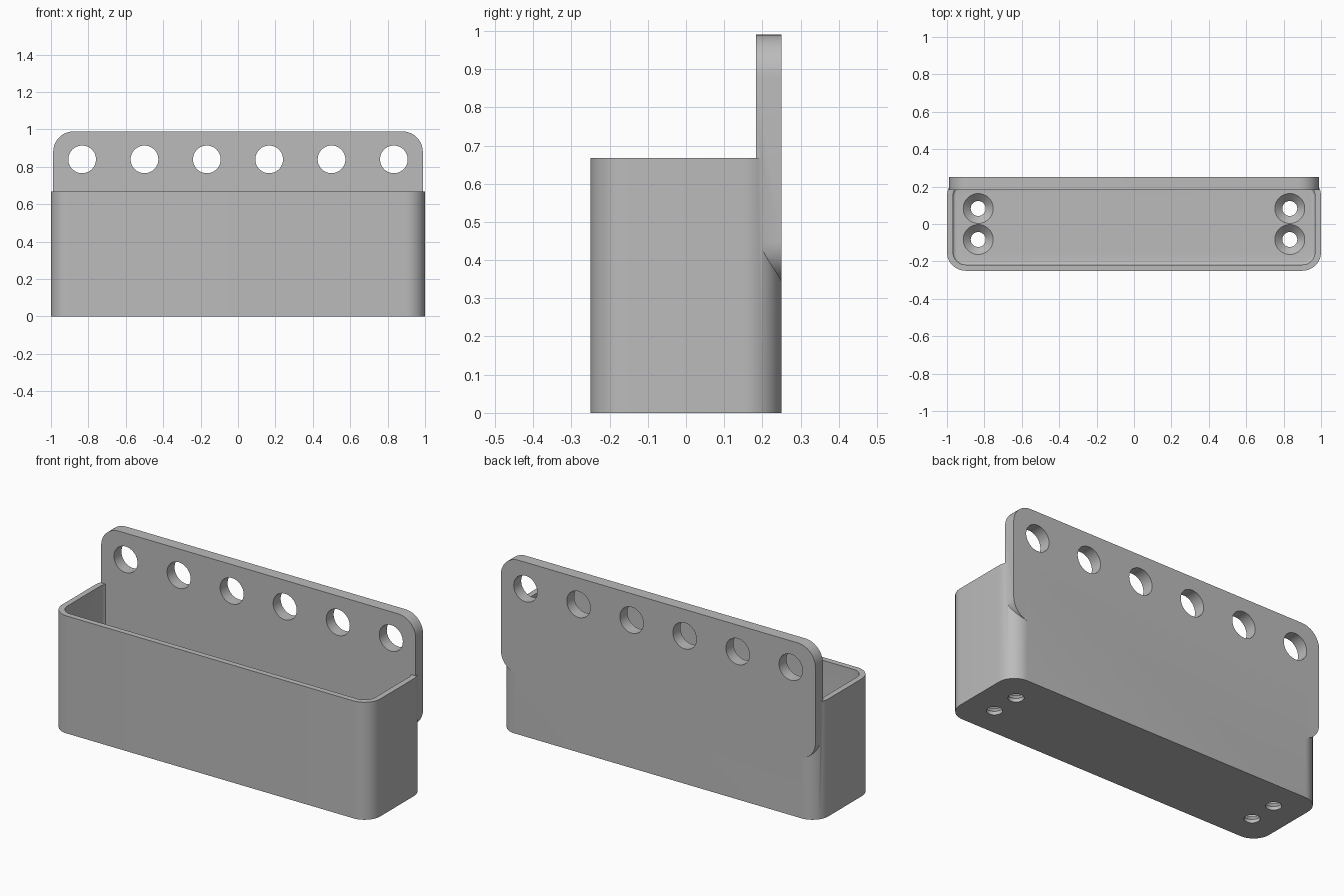
import bpy
import bmesh
from math import pi, cos, sin, radians
from mathutils import Matrix

cube = bpy.data.objects.get("Cube")
if cube:
    bpy.data.objects.remove(cube, do_unlink=True)

grey = bpy.data.materials.new("plain grey")
grey.use_nodes = True
colour = (0.5, 0.5, 0.5, 1)
grey.diffuse_color = colour
grey.node_tree.nodes["Principled BSDF"].inputs["Base Color"].default_value = colour


def rounded_rect(hx, hy, r, steps=12):
    """Outline of a rectangle with rounded corners."""
    points = []
    for i, (sx, sy) in enumerate([(1, 1), (-1, 1), (-1, -1), (1, -1)]):
        for k in range(steps + 1):
            a = (i + k / steps) * pi / 2
            points.append((sx * (hx - r) + r * cos(a), sy * (hy - r) + r * sin(a)))
    return points


def loft(name, sections, transform=Matrix()):
    """Closed solid through (half width, half depth, corner radius, height) sections."""
    bm = bmesh.new()
    rings = [[bm.verts.new((x, y, z)) for x, y in rounded_rect(hx, hy, r)]
             for hx, hy, r, z in sections]
    n = len(rings[0])
    for low, high in zip(rings, rings[1:]):
        for i in range(n):
            j = (i + 1) % n
            bm.faces.new((low[i], low[j], high[j], high[i]))
    bm.faces.new(rings[0][::-1])
    bm.faces.new(rings[-1])
    bmesh.ops.remove_doubles(bm, verts=bm.verts, dist=1e-6)
    bmesh.ops.transform(bm, matrix=transform, verts=bm.verts)
    bmesh.ops.recalc_face_normals(bm, faces=bm.faces)
    mesh = bpy.data.meshes.new(name)
    bm.to_mesh(mesh)
    bm.free()
    mesh.materials.append(grey)
    obj = bpy.data.objects.new(name, mesh)
    bpy.context.collection.objects.link(obj)
    return obj


def combine(target, tool, operation):
    """Apply a boolean and discard the tool."""
    bpy.context.view_layer.objects.active = target
    mod = target.modifiers.new(operation, 'BOOLEAN')
    mod.operation = operation
    mod.solver = 'EXACT'
    mod.object = tool
    bpy.ops.object.modifier_apply(modifier=mod.name)
    bpy.data.objects.remove(tool, do_unlink=True)


FLOOR, RIM = 0.06, 0.667

# Tray with a rounded cavity that has a small fillet at the floor
tray = loft("wall_tray", [(1, 0.25, 0.1, 0), (1, 0.25, 0.1, RIM)])
fillet = 0.015
sections = []
for k in range(5):
    a = k * pi / 8
    inset = fillet * (1 - sin(a))
    sections.append((0.968 - inset, 0.218 - inset, 0.068 - inset,
                     FLOOR + fillet * (1 - cos(a))))
sections.append((0.968, 0.218, 0.068, RIM + 0.1))
combine(tray, loft("cavity_cutter", sections), 'DIFFERENCE')

# Upright back plate, flush with the back of the tray
upright = Matrix.Translation((0, 0.25, 0.665)) @ Matrix.Rotation(pi / 2, 4, 'X')
plate = loft("back_plate", [(0.988, 0.325, 0.11, 0), (0.988, 0.325, 0.11, 0.067)], upright)
combine(tray, plate, 'UNION')

# Row of six holes through the plate
for i in range(6):
    place = Matrix.Translation(((i - 2.5) / 3, 0.3, 0.84)) @ Matrix.Rotation(pi / 2, 4, 'X')
    r = 0.074
    combine(tray, loft("hole_cutter", [(r, r, r, 0), (r, r, r, 0.2)], place), 'DIFFERENCE')

# Four countersunk screw holes through the floor
bore, head = 0.04, 0.08
for x in (-0.833, 0.833):
    for y in (-0.083, 0.083):
        rings = [(bore, -0.1), (bore, FLOOR - 0.04), (head, FLOOR), (head, FLOOR + 0.02)]
        cutter = loft("screw_cutter", [(r, r, r, z) for r, z in rings],
                      Matrix.Translation((x, y, 0)))
        combine(tray, cutter, 'DIFFERENCE')

# Smooth the rounded corners and bores, keep the edges crisp
bpy.ops.object.select_all(action='DESELECT')
tray.select_set(True)
bpy.context.view_layer.objects.active = tray
bpy.ops.object.shade_smooth_by_angle(angle=radians(30))
